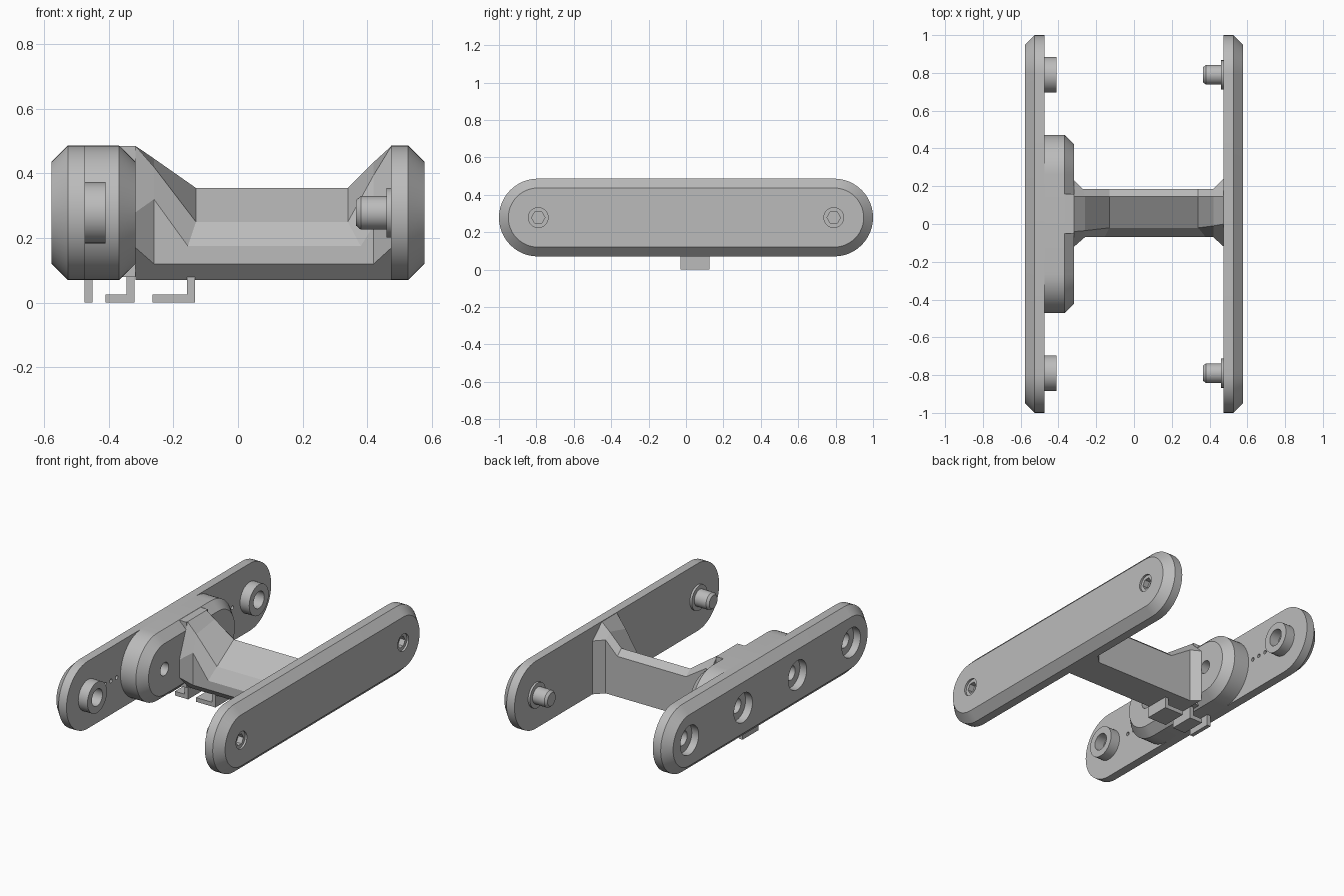
import bpy, bmesh, math

if "Cube" in bpy.data.objects:
    bpy.data.objects.remove(bpy.data.objects["Cube"])

MID = 0.278      # height of the plate axis
PIN_Y = 0.79     # end fastener spacing
HUB_Y = 0.265    # hub fastener spacing

grey = bpy.data.materials.new("plain grey")
grey.use_nodes = True
grey.diffuse_color = (0.5, 0.5, 0.5, 1)
grey.node_tree.nodes["Principled BSDF"].inputs["Base Color"].default_value = (0.5, 0.5, 0.5, 1)


def loft(name, rings):
    """Skin a closed solid through rings with equal point counts."""
    bm = bmesh.new()
    vs = [[bm.verts.new(p) for p in ring] for ring in rings]
    n = len(vs[0])
    for a, b in zip(vs, vs[1:]):
        for i in range(n):
            j = (i + 1) % n
            bm.faces.new((a[i], a[j], b[j], b[i]))
    bm.faces.new(vs[0])
    bm.faces.new(vs[-1][::-1])
    bmesh.ops.recalc_face_normals(bm, faces=bm.faces)
    mesh = bpy.data.meshes.new(name)
    bm.to_mesh(mesh)
    bm.free()
    ob = bpy.data.objects.new(name, mesh)
    bpy.context.collection.objects.link(ob)
    mesh.materials.append(grey)
    return ob


def stadium(x, half, r, inset=0, n=24):
    pts = []
    for side, start in ((1, -math.pi / 2), (-1, math.pi / 2)):
        for i in range(n + 1):
            a = start + math.pi * i / n
            pts.append((x, side * (half - r) + (r - inset) * math.cos(a),
                        MID + (r - inset) * math.sin(a)))
    return pts


def disc(x, y, r, n=32):
    return [(x, y + r * math.cos(math.tau * i / n), MID + r * math.sin(math.tau * i / n))
            for i in range(n)]


def rod(name, y, *steps, n=32):
    """Turned part along x from (x, radius) steps."""
    return loft(name, [disc(x, y, r, n) for x, r in steps])


def box(name, x0, x1, y0, y1, z0, z1):
    return loft(name, [[(x, y0, z0), (x, y1, z0), (x, y1, z1), (x, y0, z1)] for x in (x0, x1)])


def activate(ob):
    bpy.ops.object.select_all(action='DESELECT')
    ob.select_set(True)
    bpy.context.view_layer.objects.active = ob


def cut(ob, cutters):
    activate(ob)
    for c in cutters:
        m = ob.modifiers.new("cut", 'BOOLEAN')
        m.operation, m.solver, m.object = 'DIFFERENCE', 'EXACT', c
        bpy.ops.object.modifier_apply(modifier=m.name)
    for c in cutters:
        bpy.data.objects.remove(c)


def smooth(ob):
    activate(ob)
    bpy.ops.object.shade_smooth_by_angle(angle=math.radians(25))


# Pin-side plate with hex sockets
left = loft("left_plate", [stadium(0.473, 1, 0.208), stadium(0.527, 1, 0.208),
                           stadium(0.577, 1, 0.208, 0.05)])
sockets = []
for y in (-PIN_Y, PIN_Y):
    sockets.append(rod("cutter", y, (0.565, 0.053), (0.6, 0.053)))
    sockets.append(rod("cutter", y, (0.53, 0.036), (0.59, 0.036), n=6))
cut(left, sockets)

# Hub-side plate with counterbored and pilot holes
right = loft("right_plate", [stadium(-0.473, 1, 0.208), stadium(-0.527, 1, 0.208),
                             stadium(-0.577, 1, 0.208, 0.05)])
holes = []
for s in (-1, 1):
    for y in (s * PIN_Y, s * HUB_Y):
        holes.append(rod("cutter", y, (-0.6, 0.09), (-0.53, 0.09)))
        holes.append(rod("cutter", y, (-0.56, 0.045), (-0.4, 0.045)))
    for y in (0.51, 0.565, 0.62):
        holes.append(rod("cutter", s * y, (-0.5, 0.012), (-0.46, 0.012), n=12))
cut(right, holes)

# Central hub
hub = loft("hub", [stadium(-0.474, 0.472, 0.208), stadium(-0.368, 0.472, 0.208),
                   stadium(-0.317, 0.472, 0.208, 0.05)])
cut(hub, [rod("cutter", y, (-0.5, 0.04), (-0.3, 0.04)) for y in (-HUB_Y, HUB_Y)])

parts = [left, right, hub]

# Bosses and locating pins
for label, y in (("front", -PIN_Y), ("back", PIN_Y)):
    boss = rod(label + "_boss", y, (-0.475, 0.095), (-0.41, 0.095))
    cut(boss, [rod("cutter", y, (-0.5, 0.052), (-0.4, 0.052))])
    parts += [boss,
              rod(label + "_pin", y, (0.48, 0.052), (0.38, 0.052), (0.366, 0.04)),
              rod(label + "_pin_collar", y, (0.48, 0.077), (0.46, 0.077))]

# Bridge: each rail runs hub end, hub flare, middle, plate flare, plate end
rails = [
    [(-0.317, 0.145, 0.485), (-0.26, 0.145, 0.446), (-0.13, 0.145, 0.355),
     (0.34, 0.145, 0.355), (0.42, 0.145, 0.435), (0.475, 0.145, 0.485)],
    [(-0.317, -0.04, 0.485), (-0.26, -0.035, 0.42), (-0.13, -0.02, 0.25),
     (0.34, -0.02, 0.25), (0.42, -0.01, 0.395), (0.475, 0, 0.485)],
    [(-0.317, -0.12, 0.28), (-0.26, -0.07, 0.32), (-0.155, -0.07, 0.175),
     (0.38, -0.07, 0.175), (0.42, -0.07, 0.24), (0.475, -0.12, 0.3)],
    [(-0.317, -0.12, 0.17), (-0.26, -0.07, 0.12), (-0.155, -0.07, 0.12),
     (0.38, -0.07, 0.12), (0.42, -0.07, 0.12), (0.475, -0.12, 0.17)],
    [(x, -0.02, 0.07) for x in (-0.317, -0.26, -0.155, 0.38, 0.42, 0.475)],
    [(-0.317, 0.23, 0.07), (-0.27, 0.185, 0.07), (-0.155, 0.185, 0.07),
     (0.38, 0.185, 0.07), (0.42, 0.185, 0.07), (0.475, 0.24, 0.07)],
    [(-0.317, 0.23, 0.4), (-0.27, 0.185, 0.41), (-0.13, 0.185, 0.32),
     (0.34, 0.185, 0.32), (0.42, 0.185, 0.4), (0.475, 0.24, 0.4)],
]
loft("bridge", list(zip(*rails)))
# Shoulder filling the hub chamfer above the bridge root
box("bridge_shoulder", -0.37, -0.317, -0.05, 0.16, 0.08, 0.485)

# Cable clips below the hub and bridge
Y0, Y1 = -0.03, 0.125
box("clip_stop", -0.475, -0.45, Y0, Y1, 0, 0.08)
for label, x0, x1 in (("inner", -0.41, -0.32), ("outer", -0.265, -0.133)):
    box(label + "_clip_foot", x0, x1, Y0, Y1, 0, 0.026)
    box(label + "_clip_stem", x1 - 0.025, x1, Y0, Y1, 0.026, 0.08)

for ob in parts:
    smooth(ob)
